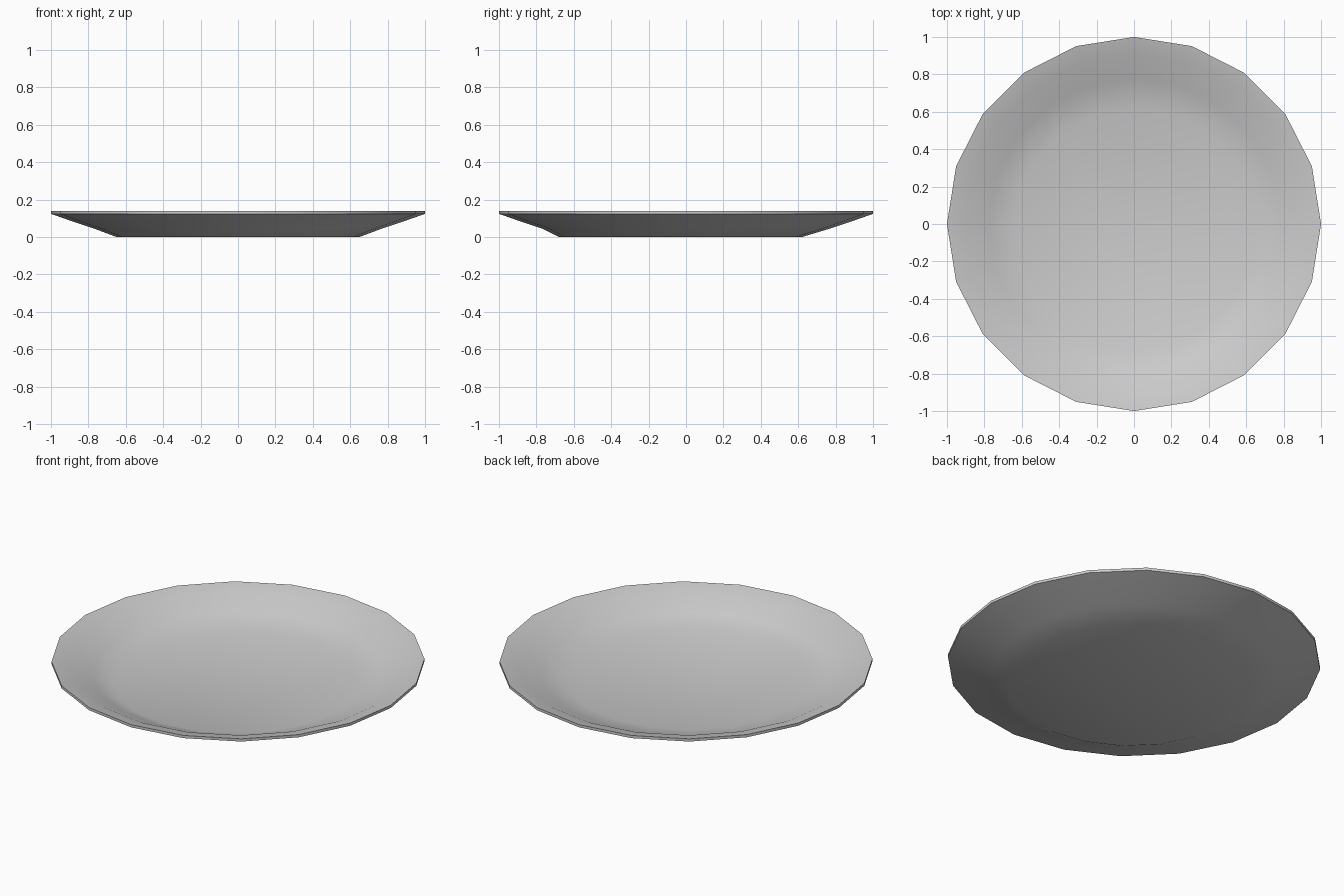
import bpy, bmesh, math

if "Cube" in bpy.data.objects:
    bpy.data.objects.remove(bpy.data.objects["Cube"])

SIDES = 20
# Closed plate profile: radius, height, small y shift of the ring
PROFILE = [
    (0.65, 0.00, -0.03),   # underside of floor
    (0.77, 0.045, 0.0),
    (0.91, 0.092, 0.0),
    (1.00, 0.124, 0.0),    # rim edge
    (1.00, 0.14, 0.0),
    (0.91, 0.119, 0.0),    # lip
    (0.78, 0.06, 0.0),
    (0.65, 0.02, -0.03),   # top of floor
]

bm = bmesh.new()


def ring(radius, height, shift):
    return [bm.verts.new((radius * math.cos(math.tau * i / SIDES),
                          radius * math.sin(math.tau * i / SIDES) + shift,
                          height)) for i in range(SIDES)]


# Rings joined into walls, capped by the floor faces
rings = [ring(*p) for p in PROFILE]
for a, b in zip(rings, rings[1:]):
    for i in range(SIDES):
        j = (i + 1) % SIDES
        bm.faces.new((a[i], a[j], b[j], b[i]))
bm.faces.new(rings[0][::-1])
bm.faces.new(rings[-1])
bmesh.ops.recalc_face_normals(bm, faces=bm.faces)

mesh = bpy.data.meshes.new("plate")
bm.to_mesh(mesh)
bm.free()
plate = bpy.data.objects.new("plate", mesh)
bpy.context.collection.objects.link(plate)

# Smooth dish with a crisp rim
bpy.context.view_layer.objects.active = plate
plate.select_set(True)
bpy.ops.object.shade_smooth_by_angle(angle=math.radians(40))
